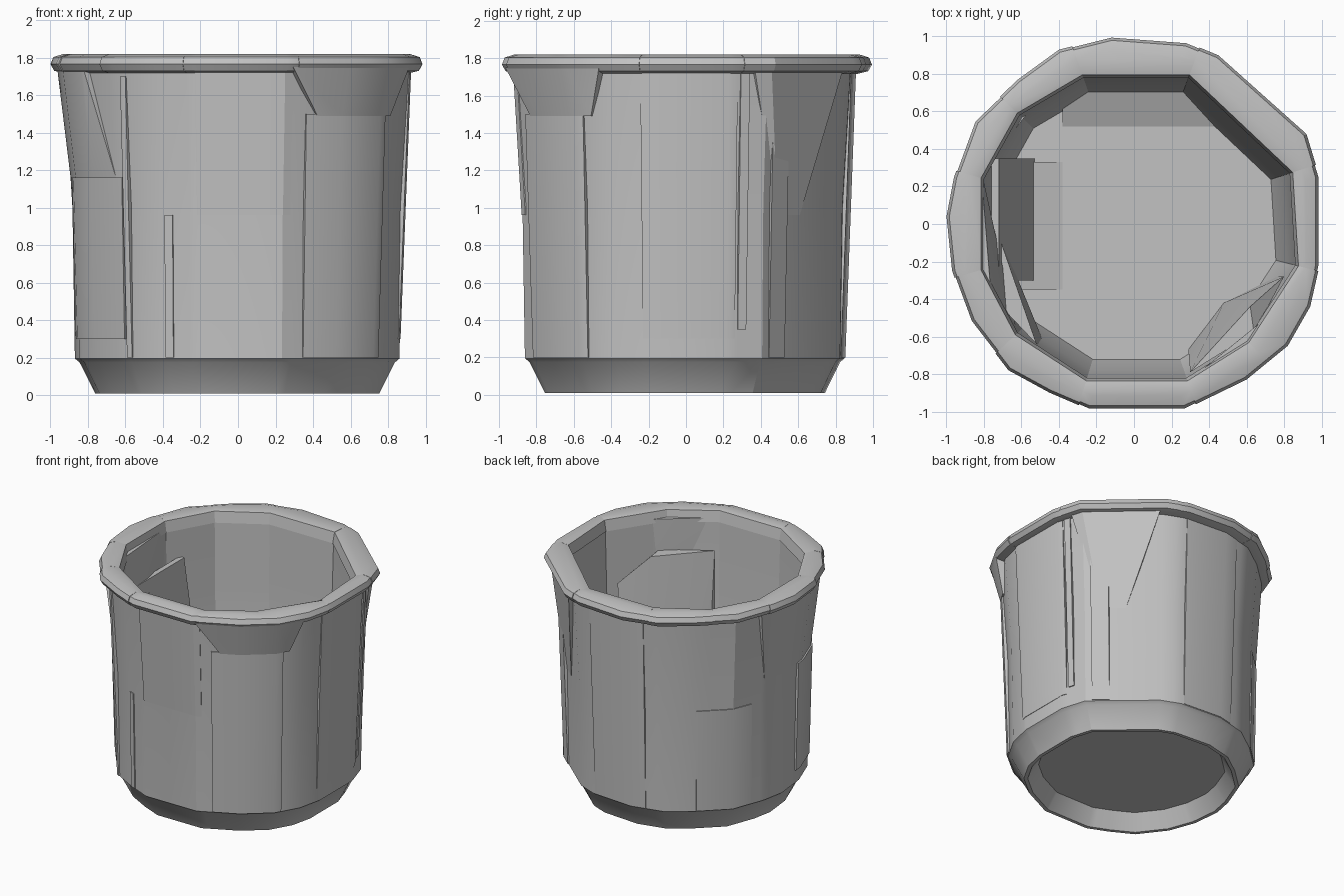
import bpy, bmesh, math
from mathutils import Vector

cube = bpy.data.objects.get("Cube")
if cube:
    bpy.data.objects.remove(cube, do_unlink=True)

grey = bpy.data.materials.new("plain grey")
grey.use_nodes = True
GREY = (0.54, 0.54, 0.54, 1)
grey.diffuse_color = GREY
grey.node_tree.nodes["Principled BSDF"].inputs["Base Color"].default_value = GREY

# Plan outlines of the rim and its opening, counter-clockwise
OUTER = [(.99, -.22), (.99, .25), (.92, .48), (.45, .90), (.28, .97), (-.12, 1),
         (-.40, .93), (-.62, .77), (-.85, .55), (-.96, .25), (-1, .04), (-.97, -.25),
         (-.87, -.52), (-.67, -.78), (-.45, -.90), (-.24, -.99), (.27, -.99),
         (.60, -.83), (.82, -.65), (.94, -.44)]
INNER = [(.86, -.22), (.83, .27), (.29, .78), (-.27, .78), (-.61, .58), (-.8, .24),
         (-.8, -.24), (-.62, -.58), (-.25, -.82), (.28, -.82), (.60, -.62)]
# The wall is a little flatter than the rim at the back
WALL = [(x, y - .025 * max(0, y)) for x, y in OUTER]


def azimuth(p):
    return math.degrees(math.atan2(p[1], p[0])) % 360


def radius(outline, angle):
    """Distance from the axis to an outline in one direction."""
    d = Vector((math.cos(math.radians(angle)), math.sin(math.radians(angle))))
    for i, p in enumerate(outline):
        a, b = Vector(outline[i - 1]), Vector(p)
        e = b - a
        den = d.cross(e)
        if abs(den) > 1e-9:
            t, s = a.cross(e) / den, a.cross(d) / den
            if t > 0 and -1e-5 <= s <= 1 + 1e-5:
                return t
    return 1


def at(outline, angle, scale, z):
    r = radius(outline, angle) * scale
    return (r * math.cos(math.radians(angle)), r * math.sin(math.radians(angle)), z)


def body_scale(z):
    return .87 + .013 * (z - .2) / .8 if z < 1 else .883 + .047 * (z - 1) / .75


def finish(name, bm):
    bmesh.ops.recalc_face_normals(bm, faces=bm.faces)
    mesh = bpy.data.meshes.new(name)
    bm.to_mesh(mesh)
    bm.free()
    mesh.materials.append(grey)
    ob = bpy.data.objects.new(name, mesh)
    bpy.context.collection.objects.link(ob)
    bpy.ops.object.select_all(action='DESELECT')
    bpy.context.view_layer.objects.active = ob
    ob.select_set(True)
    bpy.ops.object.shade_smooth_by_angle(angle=math.radians(25))


def hull(name, points):
    bm = bmesh.new()
    for p in points:
        bm.verts.new(p)
    bmesh.ops.convex_hull(bm, input=bm.verts)
    loose = [v for v in bm.verts if not v.link_faces]
    bmesh.ops.delete(bm, geom=loose, context='VERTS')
    bmesh.ops.dissolve_limit(bm, angle_limit=.02, verts=bm.verts, edges=bm.edges)
    finish(name, bm)


def arc(start, end):
    """Outline angles from start to end, corners included."""
    mid = [azimuth(p) + k for p in OUTER for k in (0, 360)]
    return [start] + sorted(a for a in mid if start < a < end) + [end]


# Bucket: underside recess, sharp foot, outer wall, then inner wall and floor
angles = sorted({round(azimuth(p), 3) for p in WALL + INNER})
profile = [(WALL, .66, .13), (WALL, .735, .01), (WALL, .762, .01), (WALL, .845, .175),
           (WALL, .87, .195), (WALL, .883, 1), (WALL, .93, 1.75),
           (INNER, 1.01, 1.76), (INNER, .99, 1.2), (INNER, .95, .4), (INNER, .88, .18)]
bm = bmesh.new()
rings = [[bm.verts.new(at(o, a, s, z)) for a in angles] for o, s, z in profile]
for low, high in zip(rings, rings[1:]):
    for i in range(len(angles)):
        bm.faces.new((low[i - 1], low[i], high[i], high[i - 1]))
bm.faces.new(rings[0])
bm.faces.new(rings[-1])
finish("bucket_body", bm)

# Rim: one chunky segment between each pair of inner corners
for i, p in enumerate(INNER):
    start, end = azimuth(INNER[i - 1]), azimuth(p)
    if end < start:
        end += 360
    grow = 1 - .006 * (i % 2)
    pts = []
    for a in arc(start, end):
        for s, z in ((.92, 1.715), (.98, 1.73), (1, 1.765), (.985, 1.803), (.93, 1.82)):
            pts.append(at(OUTER, a, s * grow, z))
    for a in (start, end):
        pts += [at(INNER, a, 1, 1.72), at(INNER, a, 1.02, 1.805)]
    hull(f"rim_segment_{i + 1}", pts)


# Flat outer wall panels, slightly proud of the wall
def panel(name, start, end, low, high, lift=.008):
    pts = []
    for a in arc(start, end):
        for z in (low, high):
            s = body_scale(z)
            pts += [at(WALL, a, s + lift, z), at(WALL, a, s - .03, z)]
    hull(name, pts)


panel("side_panel", 190, 228, .3, 1.16, .012)
panel("front_left_panel", 293, 325, .2, 1.5, .01)
panel("front_strip", 244, 247, .2, .96)
panel("front_edge_strip", 229, 231, .2, 1.7)
panel("front_upper_panel", 256, 288, .96, 1.72, .005)
panel("left_upper_panel", 345, 377, .3, 1.72, .004)
panel("left_strip", 378, 381, .35, 1.72)
panel("back_left_strip", 390, 398, .2, 1.49)
panel("back_panel", 75, 105, .2, 1.72, .004)
panel("back_right_panel", 130, 158, .2, 1.0)


# Flared shoulders under the rim
def shoulder(name, top, bottom, z, reach, inset):
    pts = []
    for a in arc(*top):
        pts += [at(OUTER, a, reach, 1.75), at(OUTER, a, .88, 1.75)]
    for a in arc(*bottom):
        pts += [at(WALL, a, body_scale(z) + inset, z), at(WALL, a, .85, z)]
    hull(name, pts)


shoulder("spout_bracket", (287, 333), (297, 328), 1.49, .99, .012)
shoulder("right_shoulder", (160, 212), (165, 224), 1.16, .965, 0)
shoulder("back_left_shoulder", (22, 62), (34, 46), .96, .955, 0)

# Inner ramps and wall blocks
hull("back_inner_ramp", [(-.38, .52, .18), (.54, .52, .18), (.4, .72, .18), (-.38, .72, .18),
                         (.4, .72, .26), (-.38, .72, .26)])
hull("right_floor_ramp", [(x, y, z) for y in (-.35, .33)
                          for x, z in ((-.38, .18), (-.7, .18), (-.7, .26))])
hull("right_wall_slab", [(x, y, z) for y in (-.3, .35)
                         for x, z in ((-.53, .18), (-.76, .18), (-.76, 1.5), (-.72, 1.5))])
hull("front_left_inner_block", [(.29, -.67, .18), (.48, -.42, .18), (.76, -.28, .18),
                                (.3, -.79, 1.5), (.62, -.44, 1.5), (.8, -.28, 1.3),
                                (.64, -.58, 1.5), (.62, -.58, .18), (.3, -.78, .18)])
hull("front_right_inner_block", [(-.47, -.66, .18), (-.6, -.35, .18), (-.64, -.5, .18),
                                 (-.52, -.64, 1.4), (-.76, .05, 1.4), (-.7, -.45, 1.4)])
